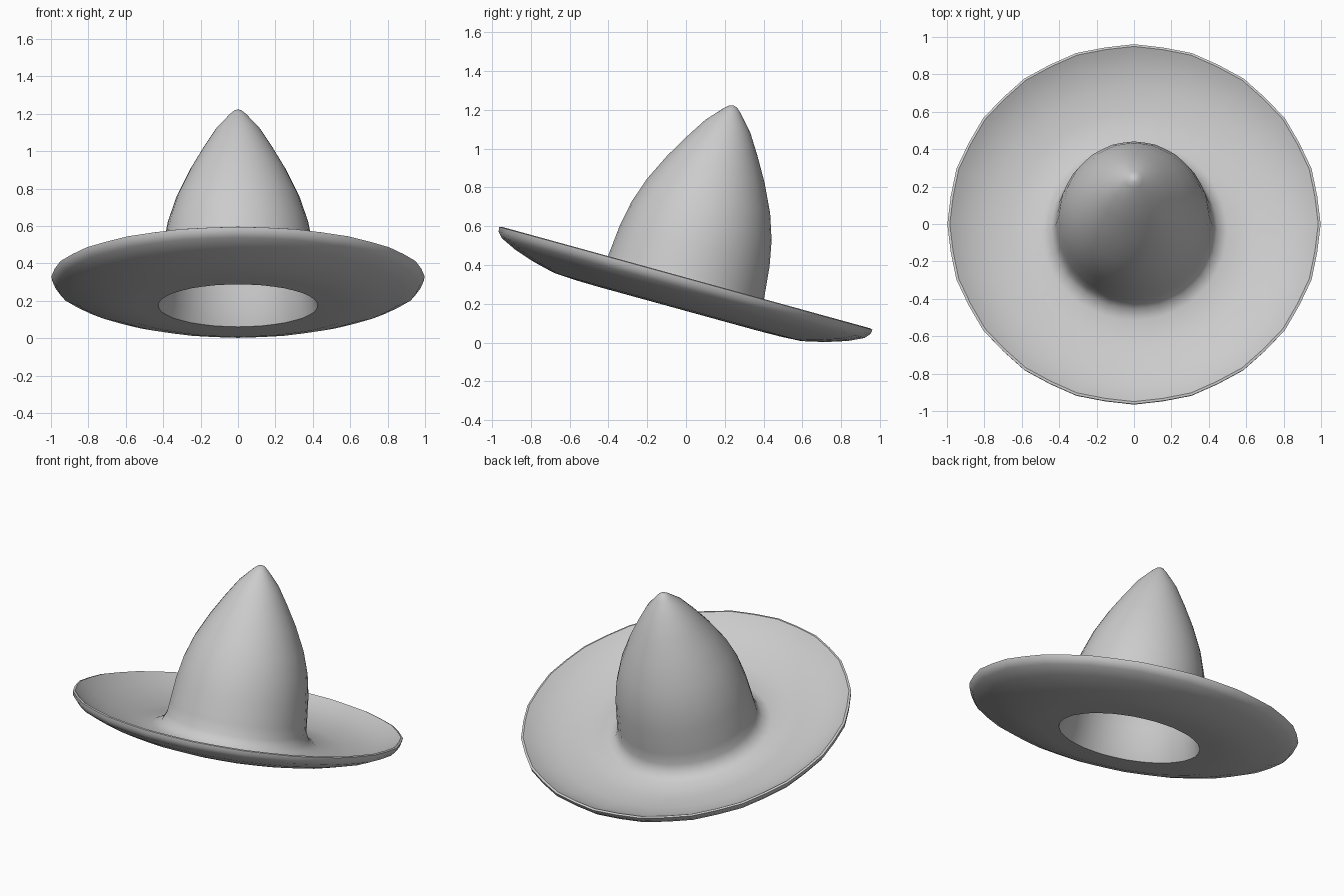
import bpy, bmesh, math
from mathutils import Matrix

if "Cube" in bpy.data.objects:
    bpy.data.objects.remove(bpy.data.objects["Cube"])

SIDES = 40
TILT = math.radians(-15.4)

# Closed-shell section (radius, height): outer crown, dished brim, underside, inner crown
PROFILE = [
    (0.0, 0.92), (0.02, 0.915), (0.045, 0.893), (0.12, 0.81), (0.19, 0.70),
    (0.26, 0.58), (0.33, 0.435), (0.375, 0.30), (0.40, 0.17), (0.415, 0.02),
    (0.422, -0.05), (0.445, -0.10), (0.50, -0.128), (0.65, -0.122),
    (0.78, -0.098), (0.89, -0.06), (0.96, -0.018), (0.985, 0.0),
    (0.998, -0.004), (0.994, -0.028), (0.97, -0.056), (0.89, -0.094),
    (0.78, -0.13), (0.66, -0.158), (0.55, -0.164), (0.428, -0.166),
    (0.405, -0.10), (0.388, 0.02), (0.372, 0.17), (0.345, 0.29),
    (0.30, 0.42), (0.23, 0.56), (0.16, 0.68), (0.09, 0.79), (0.0, 0.88),
]


def lathe(name, profile, sides):
    bm = bmesh.new()
    rings = []
    for r, z in profile:
        if r == 0:
            rings.append([bm.verts.new((0, 0, z))] * sides)
            continue
        ring = []
        for i in range(sides):
            a = 2 * math.pi * i / sides
            k = r * (0.994 if i % 2 else 1.0)  # faint twenty-sided outline
            ring.append(bm.verts.new((k * math.cos(a), k * math.sin(a), z)))
        rings.append(ring)
    for a, b in zip(rings, rings[1:]):
        for i in range(sides):
            j = (i + 1) % sides
            bm.faces.new(list(dict.fromkeys((a[i], b[i], b[j], a[j]))))
    bmesh.ops.recalc_face_normals(bm, faces=bm.faces)
    # Lean the hat backwards about its brim centre
    bm.transform(Matrix.Translation((0, 0, 0.335)) @ Matrix.Rotation(TILT, 4, 'X'))
    mesh = bpy.data.meshes.new(name)
    bm.to_mesh(mesh)
    bm.free()
    obj = bpy.data.objects.new(name, mesh)
    bpy.context.collection.objects.link(obj)
    bpy.context.view_layer.objects.active = obj
    obj.select_set(True)
    bpy.ops.object.shade_smooth_by_angle(angle=math.radians(50))
    return obj


# Wide-brimmed pointed hat
lathe("hat", PROFILE, SIDES)
